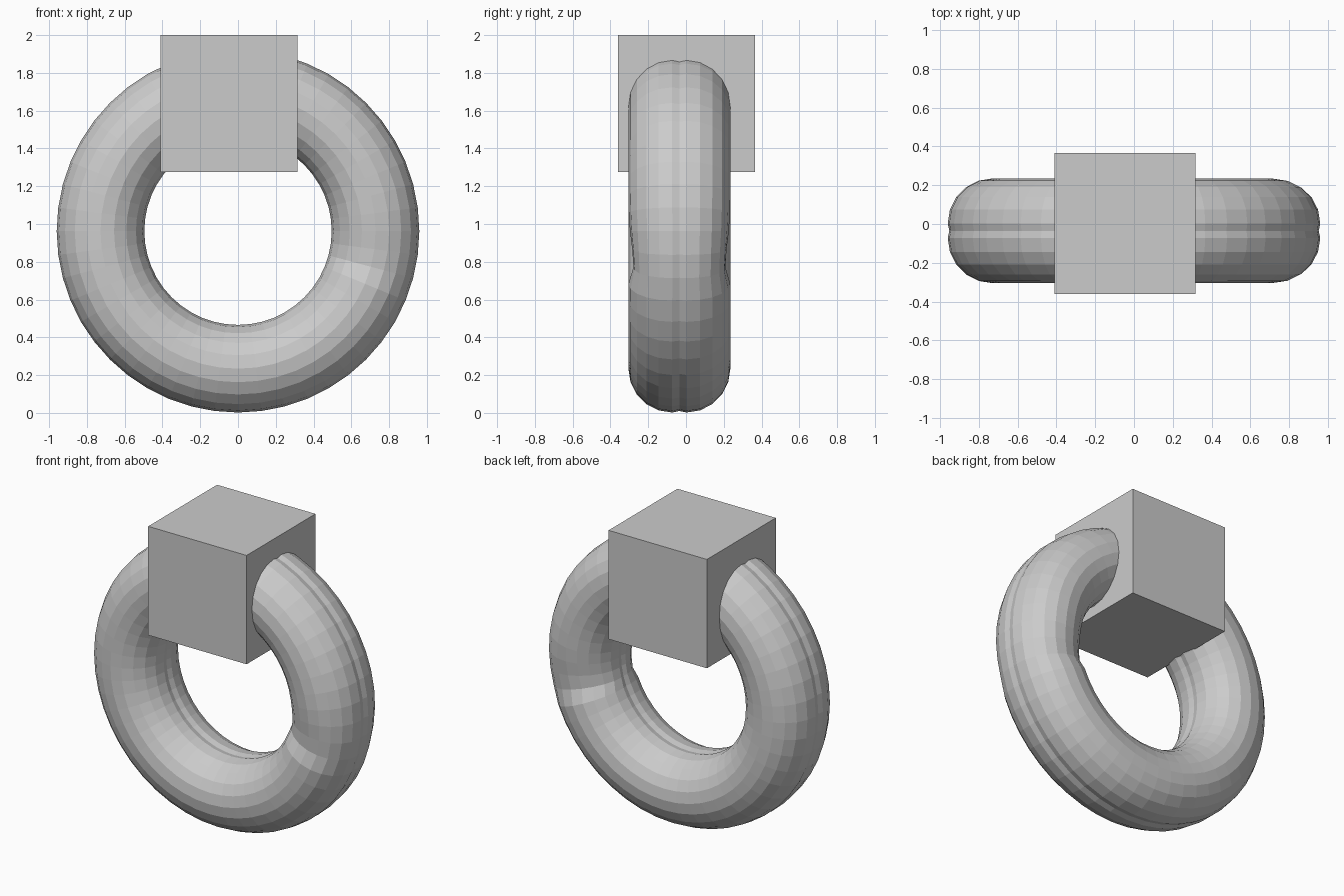
import bpy, bmesh
from math import sin, cos, pi, exp, radians

old = bpy.data.objects.get("Cube")
if old:
    bpy.data.objects.remove(old, do_unlink=True)

grey = bpy.data.materials.new("plain_grey")
grey.use_nodes = True
colour = (0.6, 0.6, 0.6, 1)
grey.diffuse_color = colour
grey.node_tree.nodes["Principled BSDF"].inputs["Base Color"].default_value = colour


def finish(bm, name):
    bmesh.ops.recalc_face_normals(bm, faces=bm.faces)
    mesh = bpy.data.meshes.new(name)
    bm.to_mesh(mesh)
    bm.free()
    mesh.materials.append(grey)
    obj = bpy.data.objects.new(name, mesh)
    bpy.context.collection.objects.link(obj)
    return obj


# Block at the top of the ring
bm = bmesh.new()
bmesh.ops.create_cube(bm, size=0.726)
block = finish(bm, "block")
block.location = (-0.047, 0.002, 1.637)

# Ring: a widened tube section swept round the y axis
MAJOR, TUBE, CENTRE_Y, CENTRE_Z = 0.728, 0.232, -0.035, 0.962
HALF_GAP = 0.038
SEGMENTS, HALF_SIDES = 48, 10
SEAM = radians(-15)


def section():
    """Two offset half circles with a shallow groove where they meet."""
    points = []
    for side in (1, -1):
        for i in range(HALF_SIDES + 1):
            t = pi * i / HALF_SIDES
            points.append((TUBE * cos(t) * side, side * (HALF_GAP + TUBE * sin(t))))
        points.append((-side * (TUBE - 0.008), 0))
    return points


def pinch(angle):
    """Gentle narrowing above the seam, quick recovery below it."""
    d = angle - SEAM
    return 0.1 * exp(-(d / radians(14 if d >= 0 else 4)) ** 2)


bm = bmesh.new()
loops = []
for i in range(SEGMENTS):
    a = 2 * pi * i / SEGMENTS
    if a > pi:
        a -= 2 * pi
    loop = []
    for r, y in section():
        # The inner side of the tube is pinched more than the outer side
        y *= 1 - pinch(a) * (1 - 0.6 * r / TUBE)
        radius = MAJOR + r
        loop.append(bm.verts.new((radius * cos(a), CENTRE_Y + y,
                                  CENTRE_Z + radius * sin(a))))
    loops.append(loop)

for i, loop in enumerate(loops):
    following = loops[(i + 1) % SEGMENTS]
    for j in range(len(loop)):
        k = (j + 1) % len(loop)
        bm.faces.new((loop[j], loop[k], following[k], following[j]))
finish(bm, "ring")
